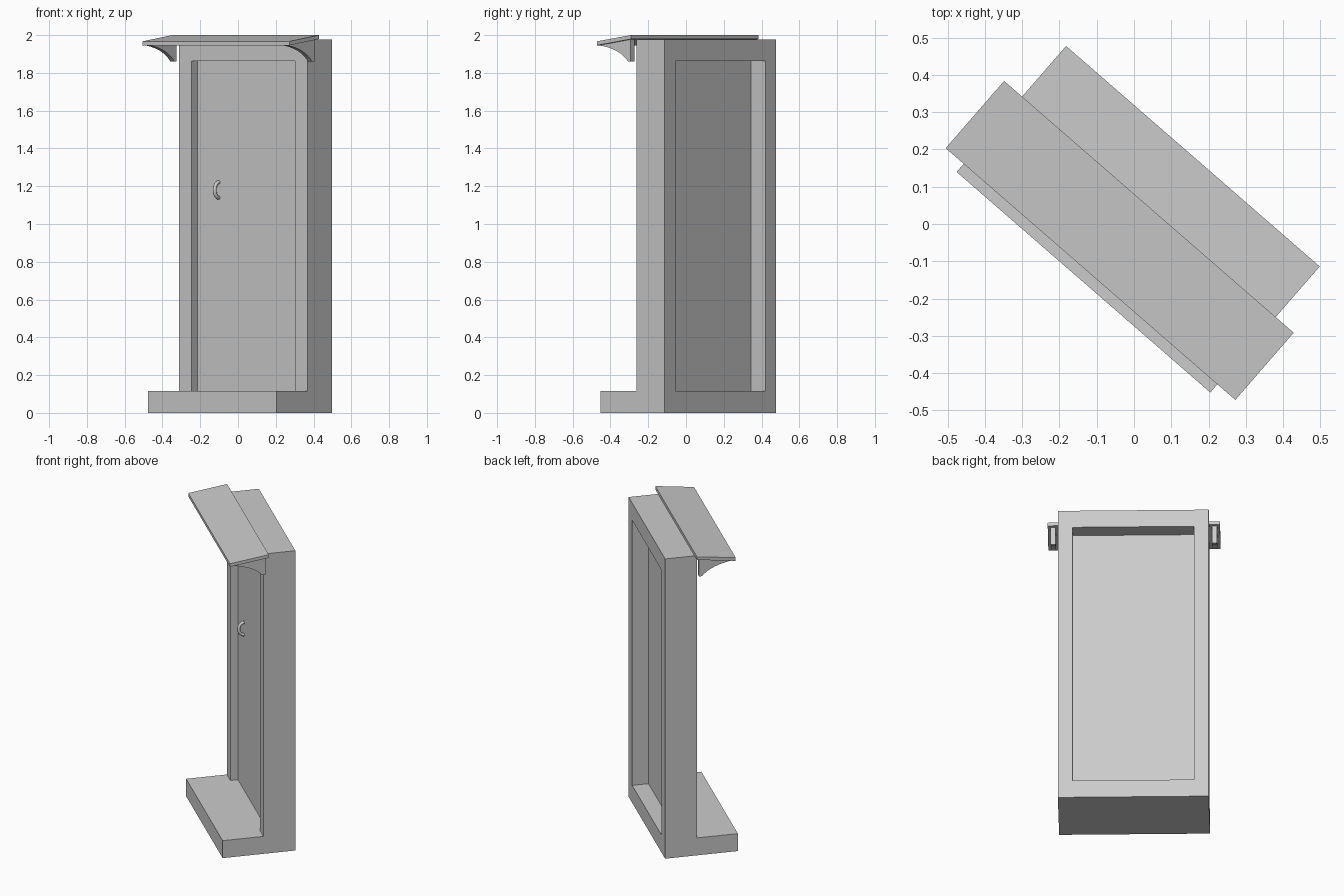
import bpy, bmesh, math
from mathutils import Matrix

if "Cube" in bpy.data.objects:
    bpy.data.objects.remove(bpy.data.objects["Cube"])

# Everything is laid out square-on, then turned about z
TURN = Matrix.Rotation(math.radians(-41.0), 4, 'Z')


def prism(name, profile, axis, lo, hi):
    """Extrude a closed 2D profile along x (profile = y,z) or y (profile = x,z)."""
    bm = bmesh.new()

    def put(p, d):
        return bm.verts.new((d, p[0], p[1]) if axis == 'x' else (p[0], d, p[1]))
    a = [put(p, lo) for p in profile]
    b = [put(p, hi) for p in profile]
    bm.faces.new(a)
    bm.faces.new(b[::-1])
    n = len(profile)
    for i in range(n):
        j = (i + 1) % n
        bm.faces.new((a[i], b[i], b[j], a[j]))
    bmesh.ops.recalc_face_normals(bm, faces=bm.faces)
    bm.transform(TURN)
    me = bpy.data.meshes.new(name)
    bm.to_mesh(me)
    bm.free()
    ob = bpy.data.objects.new(name, me)
    bpy.context.collection.objects.link(ob)
    return ob


def rect(a0, a1, z0, z1):
    return [(a0, z0), (a1, z0), (a1, z1), (a0, z1)]


W, OPEN = 0.451, 0.363             # half widths of wall and opening
FRONT, BACK = 0.044, 0.241         # wall faces
STEP, HEAD, TOP = 0.115, 1.863, 1.977

# Doorstep running under the wall
prism("doorstep", rect(-0.207, BACK, 0, STEP), 'x', -W, W)

# Surrounding frame: upside-down U
prism("door_frame", [(-W, STEP), (-W, TOP), (W, TOP), (W, STEP),
                     (OPEN, STEP), (OPEN, HEAD), (-OPEN, HEAD), (-OPEN, STEP)],
      'y', FRONT, BACK)

# Recessed door leaf
prism("door", rect(-OPEN, OPEN, STEP, HEAD), 'y', 0.09, 0.141)

# Sloping canopy
prism("canopy", [(-0.178, 1.946), (-0.178, 1.967), (0.061, 2.0), (0.061, 1.979)],
      'x', -0.515, 0.515)

# Curved brackets under both canopy ends
p0, c, p2 = (-0.165, 1.944), (-0.03, 1.925), (0.026, 1.86)
arc = []
for i in range(9):
    t = i / 8
    arc.append(tuple((1 - t) ** 2 * p0[k] + 2 * t * (1 - t) * c[k] + t * t * p2[k]
                     for k in range(2)))
bracket = [(-0.165, 1.949)] + arc + [(FRONT, 1.86), (FRONT, 1.978)]
for side, s in (("left", -1), ("right", 1)):
    prism(side + "_bracket", bracket, 'x', s * 0.468, s * 0.497)

# Arched pull handle
cu = bpy.data.curves.new("handle", 'CURVE')
cu.dimensions = '3D'
cu.bevel_depth = 0.01
cu.bevel_resolution = 3
cu.use_fill_caps = True
sp = cu.splines.new('POLY')
N = 12
sp.points.add(N)
for i in range(N + 1):
    a = math.pi * i / N
    sp.points[i].co = (-0.214, 0.092 - 0.034 * math.sin(a), 1.18 - 0.041 * math.cos(a), 1)
handle = bpy.data.objects.new("handle", cu)
bpy.context.collection.objects.link(handle)
handle.matrix_world = TURN
bpy.ops.object.select_all(action='DESELECT')
handle.select_set(True)
bpy.context.view_layer.objects.active = handle
bpy.ops.object.convert(target='MESH')
bpy.ops.object.shade_smooth_by_angle(angle=math.radians(40))
